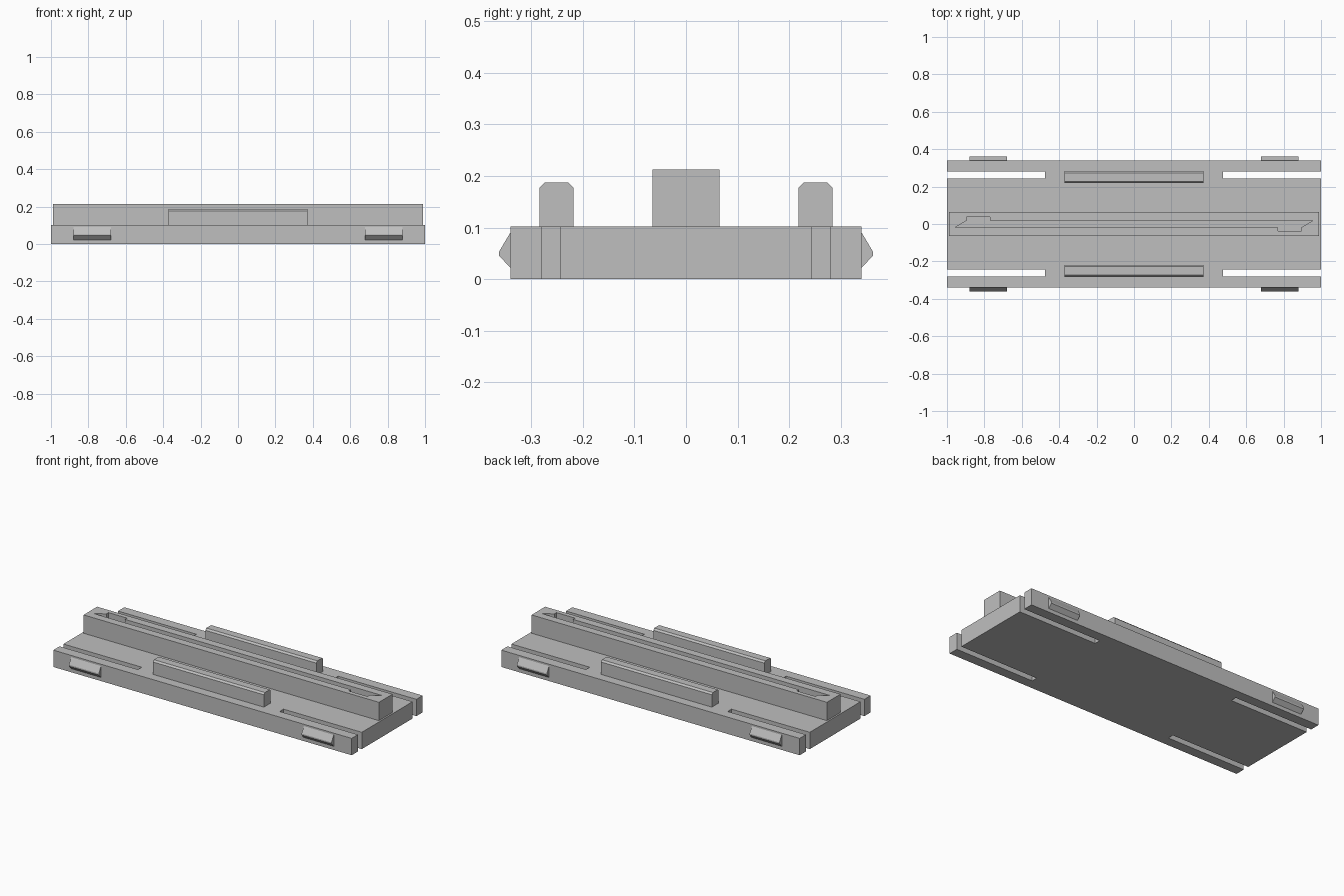
import bpy
import bmesh
from mathutils import Vector

default_cube = bpy.data.objects.get("Cube")
if default_cube:
    bpy.data.objects.remove(default_cube, do_unlink=True)

GREY = (0.52, 0.52, 0.52, 1)
grey = bpy.data.materials.new("plain grey")
grey.use_nodes = True
grey.diffuse_color = GREY
grey.node_tree.nodes["Principled BSDF"].inputs["Base Color"].default_value = GREY


def prism(name, outline, direction):
    """Extrude a closed outline of 3D points along a direction."""
    bm = bmesh.new()
    face = bm.faces.new([bm.verts.new(p) for p in outline])
    extruded = bmesh.ops.extrude_face_region(bm, geom=[face])
    moved = [g for g in extruded["geom"] if isinstance(g, bmesh.types.BMVert)]
    bmesh.ops.translate(bm, verts=moved, vec=Vector(direction))
    bmesh.ops.recalc_face_normals(bm, faces=bm.faces)
    mesh = bpy.data.meshes.new(name)
    bm.to_mesh(mesh)
    bm.free()
    mesh.materials.append(grey)
    obj = bpy.data.objects.new(name, mesh)
    bpy.context.collection.objects.link(obj)
    return obj


def flat_prism(name, outline, bottom, top):
    return prism(name, [(x, y, bottom) for x, y in outline], (0, 0, top - bottom))


def long_prism(name, profile, x0, x1):
    return prism(name, [(x0, y, z) for y, z in profile], (x1 - x0, 0, 0))


# Base plate with an open slot near each corner
half = 0.34
plate_top = 0.102
quarter = [(1, 0.243), (0.475, 0.243), (0.475, 0.28), (1, 0.28), (1, half)]
right_edge = [(x, -y) for x, y in reversed(quarter)] + quarter
left_edge = [(-x, -y) for x, y in right_edge]
flat_prism("base_plate", right_edge + left_edge, 0, plate_top)

# Central ridge with a long groove and two offset notches
ridge = flat_prism("central_ridge",
                   [(-0.99, -0.065), (0.99, -0.065), (0.99, 0.065), (-0.99, 0.065)],
                   plate_top, 0.213)
side = [(-0.955, -0.018), (0.77, -0.018), (0.77, -0.038),
        (0.895, -0.038), (0.895, -0.018)]
groove = side + [(-x, -y) for x, y in side]
cutter = flat_prism("groove_cutter", groove, 0.12, 0.3)
cutter.hide_render = True
cut = ridge.modifiers.new("groove", 'BOOLEAN')
cut.operation = 'DIFFERENCE'
cut.solver = 'EXACT'
cut.object = cutter
bpy.context.view_layer.objects.active = ridge
bpy.ops.object.modifier_apply(modifier=cut.name)
bpy.data.objects.remove(cutter, do_unlink=True)

# Chamfered side rails and wedge clips, mirrored front to back
rail = [(0.218, plate_top), (0.284, plate_top), (0.284, 0.177),
        (0.274, 0.187), (0.228, 0.187), (0.218, 0.177)]
clip = [(half, 0.022), (0.362, 0.045), (0.362, 0.054), (half, 0.091)]
for label, sign in (("front", -1), ("back", 1)):
    long_prism(label + "_rail", [(sign * y, z) for y, z in rail], -0.372, 0.372)
    for end, x in (("left", 0.78), ("right", -0.78)):
        long_prism(f"{label}_{end}_clip", [(sign * y, z) for y, z in clip],
                   x - 0.1, x + 0.1)
